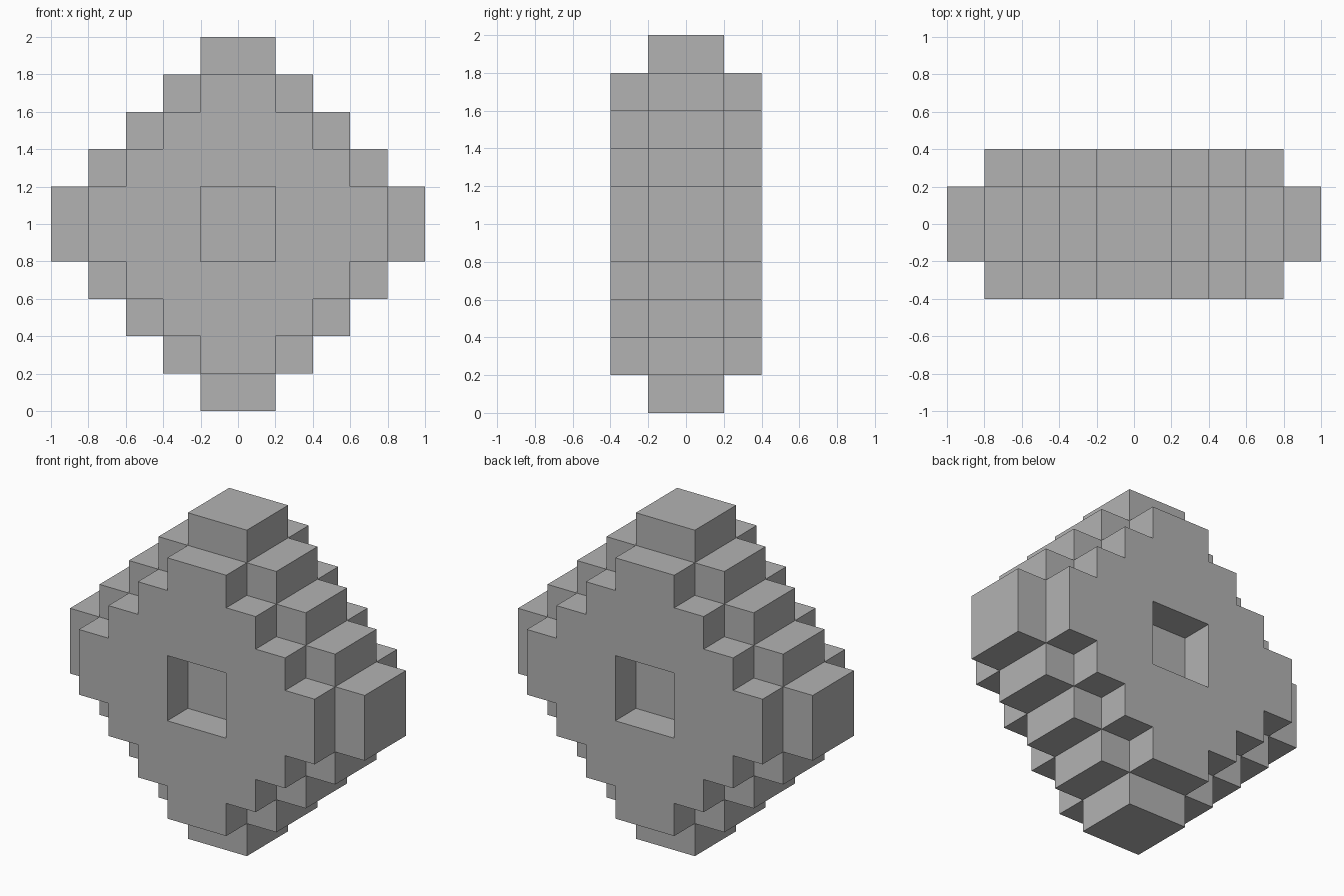
import bpy
import bmesh
from mathutils import Vector

cube = bpy.data.objects.get("Cube")
if cube:
    bpy.data.objects.remove(cube, do_unlink=True)

STEP = 0.2      # size of one stair step
CENTRE_Z = 1.0

grey = bpy.data.materials.new("plain_grey")
grey.use_nodes = True
colour = (0.45, 0.45, 0.45, 1)
grey.diffuse_color = colour
grey.node_tree.nodes["Principled BSDF"].inputs["Base Color"].default_value = colour


def stepped_outline(steps):
    """Stair-edged diamond, mirrored from one quarter."""
    quarter = []
    for i in range(1, steps + 1):
        quarter.append((i * STEP, (steps + 1 - i) * STEP))
        if i < steps:
            quarter.append((i * STEP, (steps - i) * STEP))
    right = quarter + [(x, -z) for x, z in reversed(quarter)]
    return right + [(-x, z) for x, z in reversed(right)]


def slab(name, loops, y_front, y_back):
    """Fill the outline (later loops are holes) and extrude it along y."""
    bm = bmesh.new()
    edges = []
    for loop in loops:
        verts = [bm.verts.new((x, y_front, z + CENTRE_Z)) for x, z in loop]
        edges += [bm.edges.new((a, b)) for a, b in zip(verts, verts[1:] + verts[:1])]
    bmesh.ops.triangle_fill(bm, edges=edges, use_beauty=True, normal=Vector((0, -1, 0)))
    result = bmesh.ops.extrude_face_region(bm, geom=bm.faces[:], use_keep_orig=True)
    moved = [g for g in result["geom"] if isinstance(g, bmesh.types.BMVert)]
    bmesh.ops.translate(bm, verts=moved, vec=(0, y_back - y_front, 0))
    bmesh.ops.recalc_face_normals(bm, faces=bm.faces[:])
    mesh = bpy.data.meshes.new(name)
    bm.to_mesh(mesh)
    bm.free()
    mesh.materials.append(grey)
    obj = bpy.data.objects.new(name, mesh)
    bpy.context.collection.objects.link(obj)
    return obj


# Large middle layer
slab("core_layer", [stepped_outline(5)], -STEP, STEP)

# Smaller outer layers with a square recess in the middle
recess = stepped_outline(1)
for name, side in (("front_layer", -1), ("back_layer", 1)):
    slab(name, [stepped_outline(4), recess], side * 2 * STEP, side * STEP)
